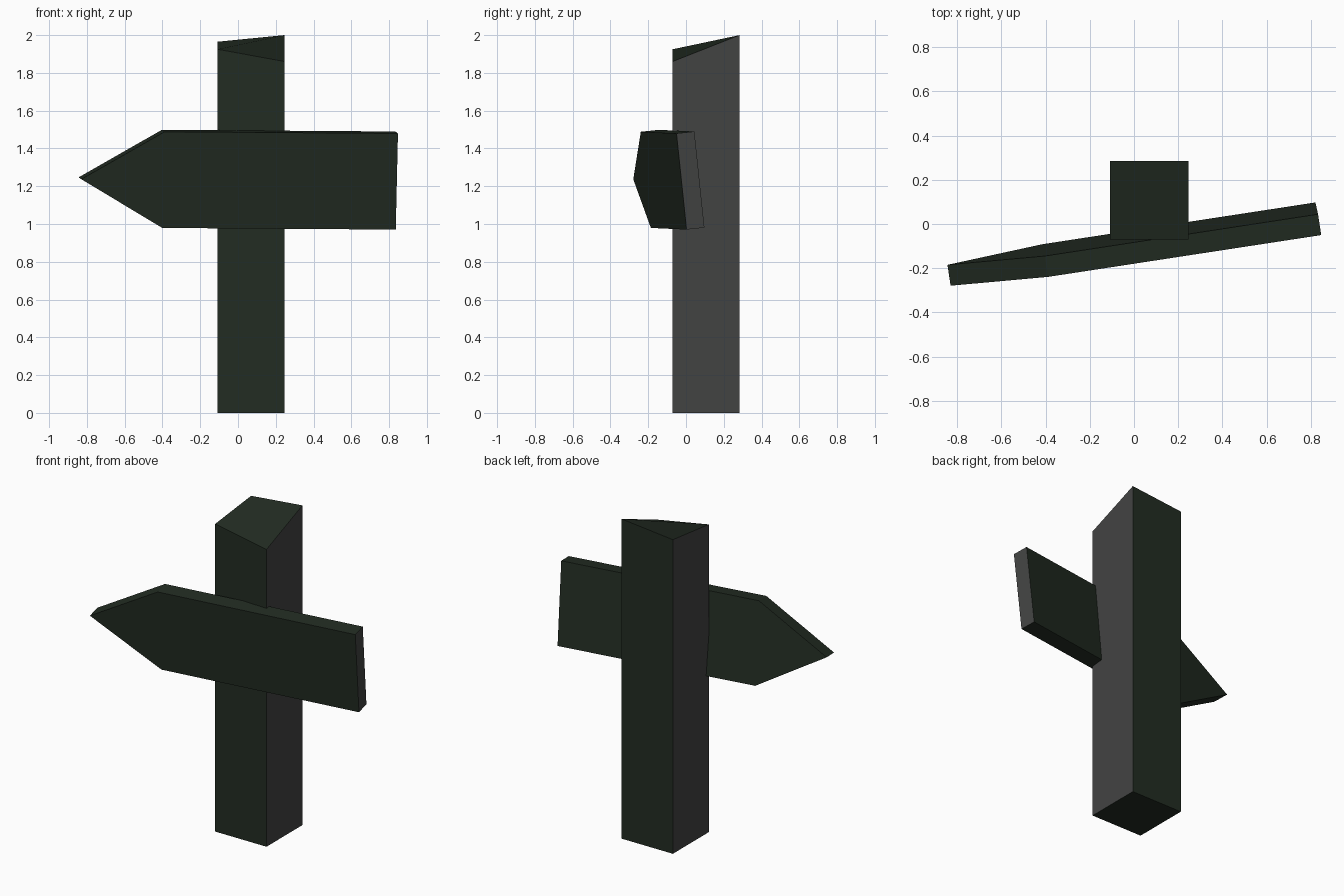
import bpy, bmesh
from math import radians
from mathutils import Euler, Vector

if "Cube" in bpy.data.objects:
    bpy.data.objects.remove(bpy.data.objects["Cube"])


def material(name, rgb):
    m = bpy.data.materials.new(name)
    m.diffuse_color = (*rgb, 1)
    m.use_nodes = True
    m.node_tree.nodes["Principled BSDF"].inputs["Base Color"].default_value = m.diffuse_color
    return m


green = material("dark green wood", (0.016, 0.025, 0.016))
grey = material("grey end wood", (0.055, 0.057, 0.055))


def prism(name, outline, sweep, adjust=None):
    """Extrude a flat outline along a vector; faces along x become grey."""
    bm = bmesh.new()
    base = bm.faces.new([bm.verts.new(p) for p in outline])
    ext = bmesh.ops.extrude_face_region(bm, geom=[base], use_keep_orig=True)
    moved = [v for v in ext["geom"] if isinstance(v, bmesh.types.BMVert)]
    bmesh.ops.translate(bm, verts=moved, vec=sweep)
    if adjust:
        adjust(moved)
    bmesh.ops.recalc_face_normals(bm, faces=bm.faces)
    bm.normal_update()
    for f in bm.faces:
        f.material_index = 1 if abs(f.normal.x) > 0.9 else 0
    me = bpy.data.meshes.new(name)
    bm.to_mesh(me)
    bm.free()
    me.materials.append(green)
    me.materials.append(grey)
    ob = bpy.data.objects.new(name, me)
    bpy.context.collection.objects.link(ob)
    return ob


# Post with an unevenly cut top
X0, X1, Y0, Y1 = -0.108, 0.247, -0.071, 0.284


def cut_top(verts):
    for v in verts:
        right, back = v.co.x > 0, v.co.y > 0
        v.co.z = (2.0 if right else 1.965) if back else (1.86 if right else 1.925)


prism("post", [(X0, Y0, 0), (X1, Y0, 0), (X1, Y1, 0), (X0, Y1, 0)],
      Vector((0, 0, 1.9)), cut_top)

# Arrow board, origin at the middle of its square end, turned and leaning forward
H = 0.256
arrow = [(0, 0, -H), (0, 0, H), (-1.25, 0, H), (-1.69, 0, 0), (-1.25, 0, -H)]
board = prism("arrow_board", arrow, Vector((0, 0.096, 0)))
board.location = (0.841, -0.0235, 1.225)
board.rotation_euler = Euler((radians(6.1), radians(0.4), radians(8.7)))
